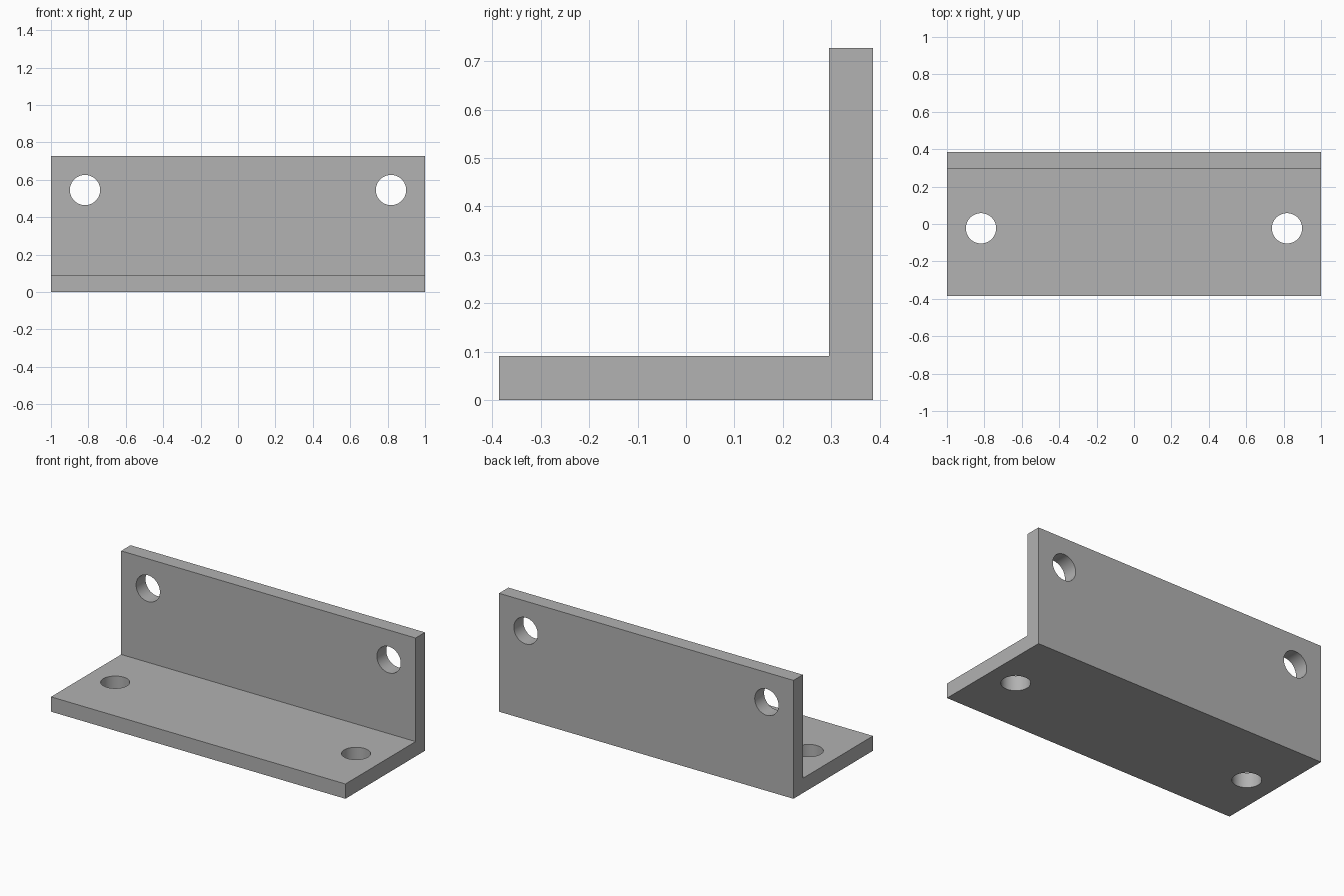
import bpy, bmesh, math

if "Cube" in bpy.data.objects:
    bpy.data.objects.remove(bpy.data.objects["Cube"], do_unlink=True)

HALF_LENGTH, HALF_DEPTH = 1.0, 0.386
HEIGHT, THICK = 0.727, 0.091
HOLE_X, HOLE_Y, HOLE_Z, HOLE_R = 0.818, -0.023, 0.545, 0.081

# Plain grey metal
grey = bpy.data.materials.new("grey_metal")
grey.use_nodes = True
colour = (0.445, 0.445, 0.445, 1)
grey.diffuse_color = colour
grey.node_tree.nodes["Principled BSDF"].inputs["Base Color"].default_value = colour

# Angle bracket: L profile extruded along its length
inner = HALF_DEPTH - THICK
profile = [(-HALF_DEPTH, 0), (HALF_DEPTH, 0), (HALF_DEPTH, HEIGHT),
           (inner, HEIGHT), (inner, THICK), (-HALF_DEPTH, THICK)]
bm = bmesh.new()
end = bm.faces.new([bm.verts.new((-HALF_LENGTH, y, z)) for y, z in profile])
extruded = bmesh.ops.extrude_face_region(bm, geom=[end])["geom"]
bmesh.ops.translate(bm, vec=(2 * HALF_LENGTH, 0, 0),
                    verts=[v for v in extruded if isinstance(v, bmesh.types.BMVert)])
bmesh.ops.recalc_face_normals(bm, faces=bm.faces)
mesh = bpy.data.meshes.new("angle_bracket")
bm.to_mesh(mesh)
bm.free()
mesh.materials.append(grey)
bracket = bpy.data.objects.new("angle_bracket", mesh)
bpy.context.collection.objects.link(bracket)


def drill(location, rotation):
    """Cut one round screw hole through the bracket."""
    bpy.ops.mesh.primitive_cylinder_add(vertices=48, radius=HOLE_R, depth=4 * THICK,
                                        location=location, rotation=rotation)
    cutter = bpy.context.object
    cutter.name = "hole_cutter"
    cutter.hide_render = True
    cutter.data.materials.append(grey)
    cut = bracket.modifiers.new("screw_hole", "BOOLEAN")
    cut.operation = "DIFFERENCE"
    cut.solver = "EXACT"
    cut.object = cutter
    bpy.context.view_layer.objects.active = bracket
    bpy.ops.object.modifier_apply(modifier=cut.name)
    bpy.data.objects.remove(cutter, do_unlink=True)


# Screw holes: a pair in the base flange and a pair in the upright flange
for side in (-1, 1):
    drill((side * HOLE_X, HOLE_Y, THICK / 2), (0, 0, 0))
    drill((side * HOLE_X, HALF_DEPTH - THICK / 2, HOLE_Z), (math.pi / 2, 0, 0))

# Smooth hole walls, sharp bracket edges
bpy.ops.object.select_all(action="DESELECT")
bracket.select_set(True)
bpy.context.view_layer.objects.active = bracket
bpy.ops.object.shade_smooth_by_angle(angle=math.radians(30))
